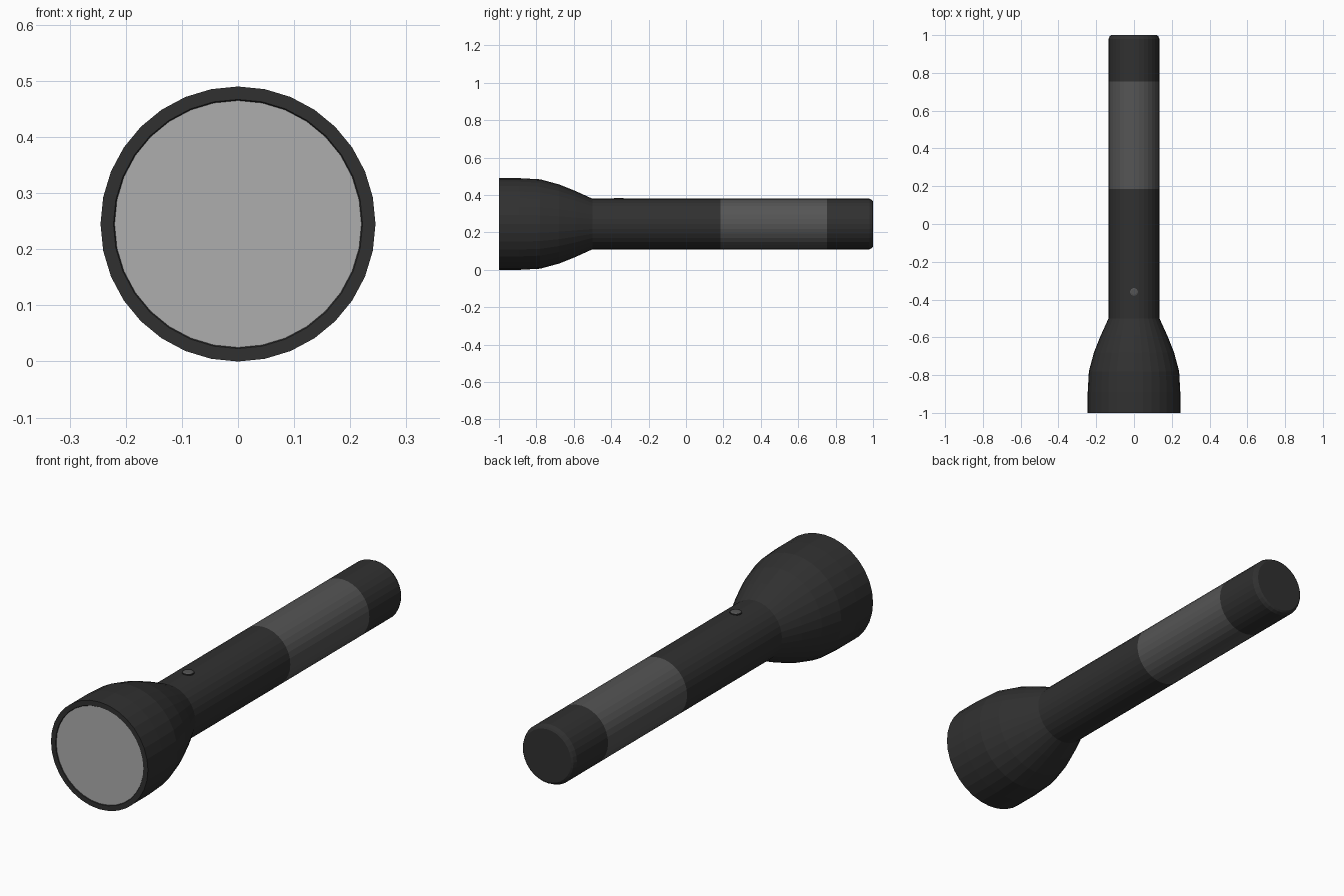
import bpy, bmesh
from math import cos, sin, tau

if "Cube" in bpy.data.objects:
    bpy.data.objects.remove(bpy.data.objects["Cube"])

SIDES = 32
R = 0.135      # barrel radius
ZC = 0.245     # height of the long axis


def material(name, v, a=1.0):
    m = bpy.data.materials.new(name)
    m.diffuse_color = (v, v, v, a)
    m.use_nodes = True
    m.node_tree.nodes["Principled BSDF"].inputs["Base Color"].default_value = m.diffuse_color
    return m


DARK = material("dark_metal", 0.03)
GRIP = material("grip_grey", 0.09)
LENS = material("lens_grey", 0.42)


def lathe(name, profile, mat, sides=SIDES, vertical=None, cap_start=False, cap_end=False):
    """Revolve (position, radius) pairs about the long axis, or about z at a point."""
    bm = bmesh.new()
    rings = []
    for p, r in profile:
        ring = []
        for i in range(sides):
            c, s = r * cos(tau * i / sides), r * sin(tau * i / sides)
            co = (vertical[0] + c, vertical[1] + s, p) if vertical else (c, p, ZC + s)
            ring.append(bm.verts.new(co))
        rings.append(ring)
    for a, b in zip(rings, rings[1:]):
        for i in range(sides):
            j = (i + 1) % sides
            quad = (a[i], a[j], b[j], b[i])
            bm.faces.new(quad if vertical else quad[::-1])
    if cap_start:
        bm.faces.new(rings[0][::-1] if vertical else rings[0])
    if cap_end:
        bm.faces.new(rings[-1] if vertical else rings[-1][::-1])
    me = bpy.data.meshes.new(name)
    bm.to_mesh(me)
    bm.free()
    me.materials.append(mat)
    ob = bpy.data.objects.new(name, me)
    bpy.context.collection.objects.link(ob)
    return ob


# Flared head with front rim
lathe("head", [(-0.997, 0.22), (-1.0, 0.222), (-1.0, 0.245), (-0.89, 0.245), (-0.78, 0.239),
               (-0.68, 0.212), (-0.59, 0.176), (-0.5, R)], DARK)

# Lens disc inside the rim
lathe("lens", [(-0.997, 0.221), (-0.99, 0.221)], LENS, cap_start=True)

# Barrel, grip sleeve and chamfered tail cap
lathe("barrel", [(-0.5, R), (0.185, R)], DARK)
lathe("grip", [(0.185, R), (0.755, R)], GRIP)
lathe("tail_cap", [(0.755, R), (0.98, R), (0.995, 0.128), (1.0, 0.12)], DARK, cap_end=True)

# Switch on top: collar and button
TOP = ZC + R
lathe("switch_collar", [(TOP - 0.01, 0.026), (TOP + 0.003, 0.026), (TOP + 0.003, 0.021)],
      DARK, 16, (0, -0.36))
lathe("switch_button", [(TOP - 0.01, 0.021), (TOP + 0.003, 0.021), (TOP + 0.005, 0.015)],
      GRIP, 16, (0, -0.36), cap_end=True)
